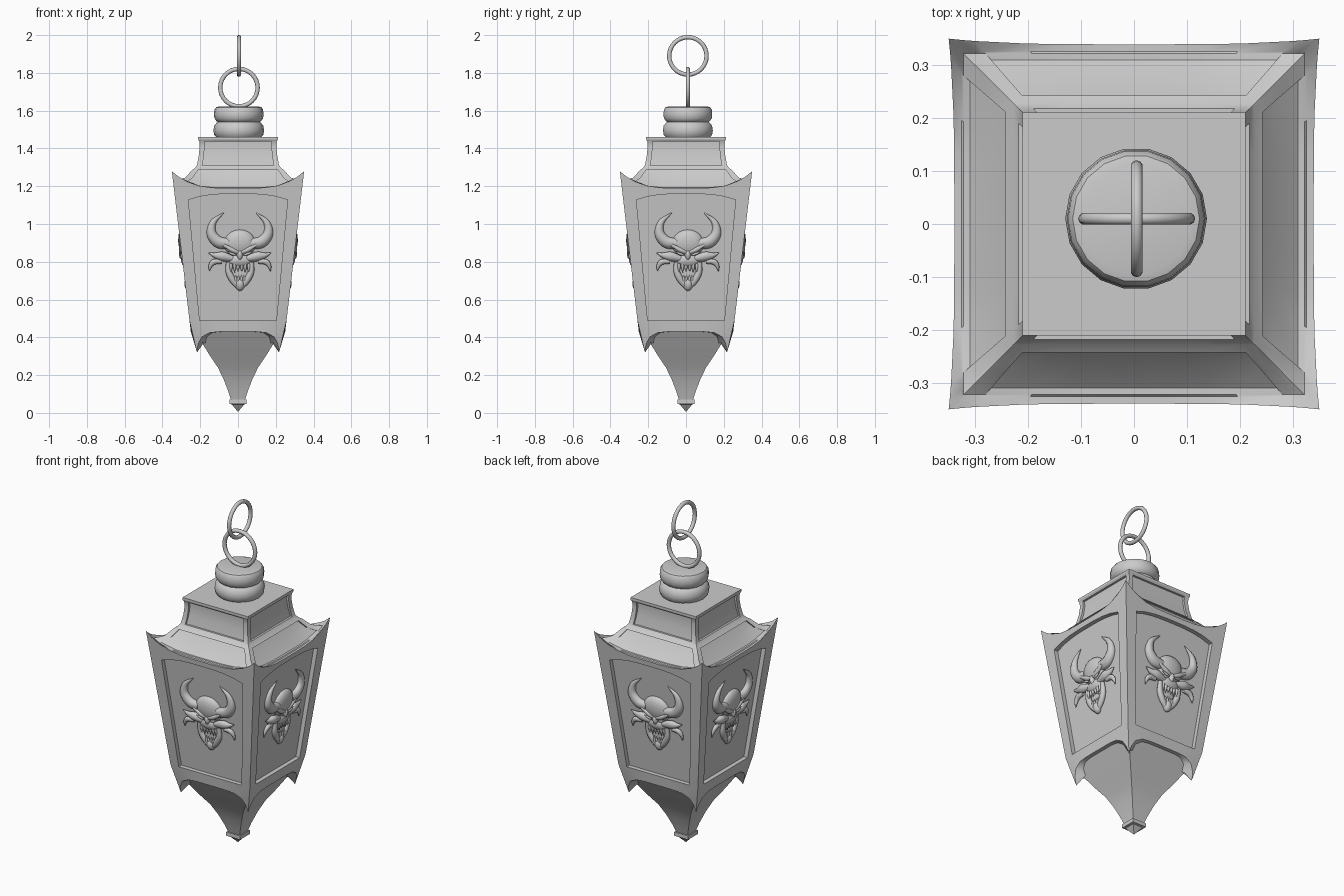
import bpy, bmesh, math
from mathutils import Vector, Matrix

if "Cube" in bpy.data.objects:
    bpy.data.objects.remove(bpy.data.objects["Cube"])


def finish(name, bm, angle=30):
    bmesh.ops.remove_doubles(bm, verts=bm.verts, dist=0.0004)
    bmesh.ops.recalc_face_normals(bm, faces=bm.faces)
    me = bpy.data.meshes.new(name)
    bm.to_mesh(me)
    bm.free()
    ob = bpy.data.objects.new(name, me)
    bpy.context.collection.objects.link(ob)
    smooth(ob, angle)
    return ob


def smooth(ob, angle=30):
    bpy.ops.object.select_all(action='DESELECT')
    ob.select_set(True)
    bpy.context.view_layer.objects.active = ob
    bpy.ops.object.shade_smooth_by_angle(angle=math.radians(angle))


def columns(edge):
    """Columns across one side as (u, inside_panel), doubled at the panel edge."""
    half = [(1, 0), (.96, 0), (.91, 0), (edge, 0), (edge, 1), (.6, 1), (.4, 1), (.2, 1)]
    return [(-u, i) for u, i in half] + [(0, 1)] + half[::-1]


def square_loft(name, cols, rows, recess=0.0):
    """Four-sided loft: each row is (function u -> (half width, z), inside_panel)."""
    bm = bmesh.new()
    for side in range(4):
        rot = Matrix.Rotation(side * math.pi / 2, 3, 'Z')
        grid = []
        for f, row_in in rows:
            line = []
            for u, col_in in cols:
                h, z = f(u)
                line.append(bm.verts.new(rot @ Vector((u * h, -h + recess * row_in * col_in, z))))
            grid.append(line)
        for a, b in zip(grid, grid[1:]):
            for k in range(len(cols) - 1):
                bm.faces.new((a[k], a[k + 1], b[k + 1], b[k]))
    return finish(name, bm)


def half(z):
    return .25 + .118 * (z - .43) if z > .43 else .25 - .3 * (.43 - z)


def wall(z0, lift, power):
    def f(u):
        z = z0 + lift * abs(u) ** power
        return half(z), z
    return f


def ring(h, z, lift=0):
    return lambda u: (h, z + lift * abs(u) ** 4)


def skirt_inner(u):
    z = max(.43 - .11 * abs(u) ** 6, .37)
    return .19 + (z - .37) * .62, z


# Body: tapered walls with arched recessed panels and hanging corner points
top = wall(1.19, .09, 4)
low, high = wall(.49, 0, 1), wall(1.16, -.065, 3)
square_loft("lantern_body", columns(.79), [
    (skirt_inner, 0), (wall(.43, -.11, 6), 0), (low, 0), (low, 1),
    (wall(.8, 0, 1), 1), (high, 1), (high, 0), (top, 0)], .025)

# Roof: upturned eaves, sloped lower panels, concave upper box
l0, l1 = ring(.322, 1.195, .04), ring(.243, 1.285)
b0, b1 = ring(.218, 1.31), ring(.205, 1.437)
square_loft("lantern_roof", columns(.87), [
    (top, 0), (ring(.326, 1.19, .055), 0), (l0, 0), (l0, 1), (ring(.28, 1.235, .01), 1),
    (l1, 1), (l1, 0), (ring(.228, 1.297), 0), (b0, 0), (b0, 1), (ring(.208, 1.36), 1),
    (ring(.203, 1.41), 1), (b1, 1), (b1, 0), (ring(.211, 1.447), 0),
    (ring(.211, 1.46), 0), (ring(0, 1.46), 0)], .012)

# Tapering underside and its finial
ends = [(-1, 0), (1, 0)]
square_loft("lower_point", ends, [(ring(h, z), 0) for h, z in (
    (.227, .43), (.19, .37), (.147, .30), (.106, .24), (.075, .175), (.052, .115), (.036, .065))])
square_loft("finial", ends, [(ring(h, z), 0) for h, z in (
    (0, .07), (.045, .07), (.045, .048), (.033, .045), (0, .005))])

# Round cap on the roof
bm = bmesh.new()
prof = [(0, 1.455), (.118, 1.458), (.13, 1.472), (.134, 1.495), (.13, 1.52), (.118, 1.535),
        (.112, 1.54), (.12, 1.547), (.129, 1.56), (.131, 1.58), (.129, 1.605), (.12, 1.618),
        (.105, 1.622), (0, 1.62)]
vs = [bm.verts.new((r, 0, z)) for r, z in prof]
es = [bm.edges.new(p) for p in zip(vs, vs[1:])]
bmesh.ops.spin(bm, geom=vs + es, cent=(0, 0, 0), axis=(0, 0, 1), angle=2 * math.pi, steps=18)
finish("top_cap", bm, 40).location = (.004, .01, 0)

# Chain rings
for name, z, turn in (("lower_ring", 1.722, 0), ("upper_ring", 1.89, math.pi / 2)):
    bpy.ops.mesh.primitive_torus_add(major_radius=.099, minor_radius=.0115, major_segments=32,
                                     minor_segments=10, location=(.005, .01, z),
                                     rotation=(math.pi / 2, 0, turn))
    bpy.context.object.name = name
    smooth(bpy.context.object, 60)


# Horned mask relief, modelled as (x, depth, z) over the panel
def blob(bm, x, z, d, rx, rz, rd):
    m = Matrix.Translation((x, d, z)) @ Matrix.Diagonal((rx, rd, rz, 1))
    bmesh.ops.create_uvsphere(bm, u_segments=20, v_segments=12, radius=1, matrix=m)


def tube(bm, pts, d, sides=10, steps=5):
    """Tapered tube along (x, z, radius) points, smoothed between them."""
    p = [Vector(q) for q in pts]
    p = [2 * p[0] - p[1]] + p + [2 * p[-1] - p[-2]]
    path = []
    for i in range(1, len(p) - 2):
        for s in range(steps):
            t = s / steps
            path.append(.5 * (2 * p[i] + (p[i + 1] - p[i - 1]) * t
                        + (2 * p[i - 1] - 5 * p[i] + 4 * p[i + 1] - p[i + 2]) * t * t
                        + (3 * p[i] - p[i - 1] - 3 * p[i + 1] + p[i + 2]) * t ** 3))
    path.append(p[-2])
    loops = []
    for i, c in enumerate(path):
        t = path[min(i + 1, len(path) - 1)] - path[max(i - 1, 0)]
        n = Vector((-t.y, t.x)).normalized()
        r = max(c.z, .001)
        loops.append([bm.verts.new((c.x + n.x * r * math.cos(a), d + r * .85 * math.sin(a),
                                    c.y + n.y * r * math.cos(a)))
                      for a in (2 * math.pi * k / sides for k in range(sides))])
    for a, b in zip(loops, loops[1:]):
        for k in range(sides):
            bm.faces.new((a[k], a[k - 1], b[k - 1], b[k]))
    bm.faces.new(loops[0])
    bm.faces.new(loops[-1])


bm = bmesh.new()
blob(bm, 0, .895, 0, .084, .075, .036)      # cranium
blob(bm, 0, .835, .02, .016, .028, .02)     # nose
blob(bm, 0, .805, .006, .062, .035, .026)   # upper jaw
blob(bm, 0, .73, 0, .05, .06, .014)         # mouth
blob(bm, 0, .678, .008, .024, .032, .022)   # chin
for s in (-1, 1):
    parts = [
        ([(.06, .895, .028), (.115, .905, .031), (.15, .95, .026), (.14, 1.01, .016), (.085, 1.06, .002)], .006),
        ([(.004, .848, .007), (.04, .862, .013), (.088, .89, .007)], .026),   # brow
        ([(.02, .836, .004), (.042, .842, .007), (.065, .852, .003)], .03),   # eye
        ([(.035, .815, .014), (.09, .828, .025), (.13, .834, .015), (.166, .848, .002)], .012),  # ear
        ([(.095, .80, .01), (.135, .80, .015), (.155, .78, .011), (.162, .75, .002)], .012),  # tusk
        ([(.062, .80, .012), (.058, .745, .017), (.036, .70, .017), (.004, .66, .01)], .01),  # jaw
    ]
    for x in (.01, .028, .047):   # teeth
        parts.append(([(x, .79, .008), (x, .77, .008), (x, .75 - x * .3, .001)], .018))
        parts.append(([(x * .75, .69, .007), (x * .8, .71, .007), (x * .8, .73, .001)], .016))
    for pts, d in parts:
        tube(bm, [(s * x, z, r) for x, z, r in pts], d)
for v in bm.verts:
    x, d, z = v.co
    v.co = (x + .01, -(half(z) - .025 + d), z)
mask = finish("mask_relief_1", bm, 50)
for i in range(1, 4):
    ob = mask.copy()
    ob.data = mask.data.copy()
    ob.name = f"mask_relief_{i + 1}"
    ob.rotation_euler.z = i * math.pi / 2
    bpy.context.collection.objects.link(ob)
